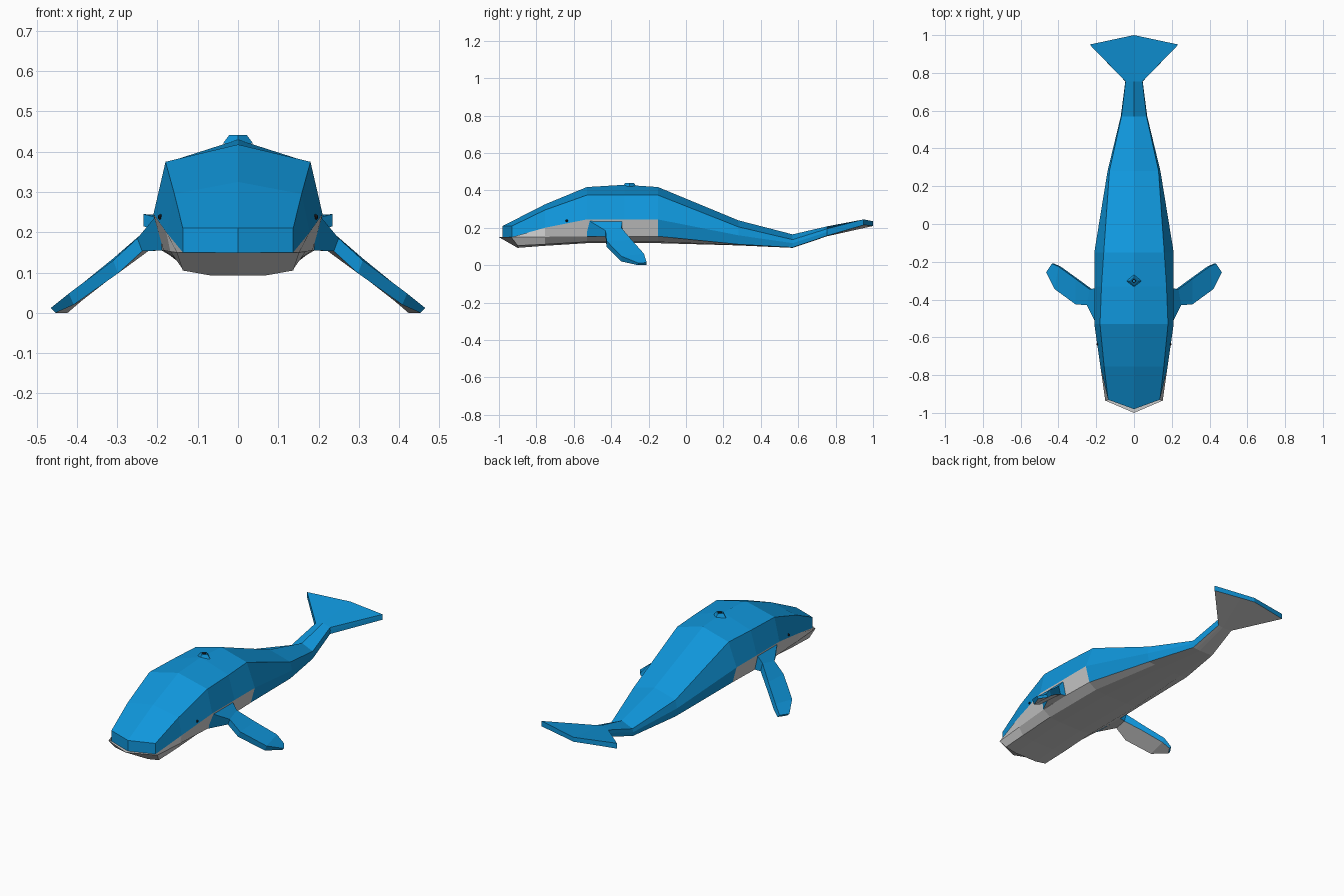
import bpy, bmesh

if "Cube" in bpy.data.objects:
    bpy.data.objects.remove(bpy.data.objects["Cube"])


def material(name, color):
    m = bpy.data.materials.new(name)
    m.diffuse_color = (*color, 1)
    m.use_nodes = True
    m.node_tree.nodes["Principled BSDF"].inputs["Base Color"].default_value = m.diffuse_color
    return m


BLUE = material("blue", (0.005, 0.31, 0.72))
BLACK = material("black", (0.01, 0.01, 0.012))
GREY = material("grey", (0.62, 0.62, 0.62))


def mirrored_object(name, faces, mats):
    """faces: list of (points, material index); builds both halves and welds them."""
    bm = bmesh.new()
    for s in (1, -1):
        for pts, mi in faces:
            clean = []
            for p in pts:
                if p not in clean:
                    clean.append(p)
            f = bm.faces.new([bm.verts.new((s * x, y, z)) for x, y, z in clean])
            f.material_index = mi
    bmesh.ops.remove_doubles(bm, verts=bm.verts, dist=0.0005)
    bmesh.ops.recalc_face_normals(bm, faces=bm.faces)
    me = bpy.data.meshes.new(name)
    bm.to_mesh(me)
    bm.free()
    for m in mats:
        me.materials.append(m)
    ob = bpy.data.objects.new(name, me)
    bpy.context.collection.objects.link(ob)
    return ob


# Body: half rings from back ridge, shoulder, side, lower side, belly edge, belly to keel
def ring(y, top, sh, side, low, edge, belly):
    return [(0, y, top)] + [(x, y, z) for x, z in (sh, side, low, edge, belly)] + [(0, y, belly[1])]


snout = [(0, -.98, .21), (.137, -.93, .21), (.137, -.93, .15), (.152, -.935, .15),
         (.137, -.90, .105), (.07, -.90, .093), (0, -.90, .093)]
fluke = [(0, 1, .235), (.235, .95, .245), (.235, .95, .235), (.235, .95, .215),
         (.16, .966, .214), (.08, .983, .212), (0, 1, .21)]
rings = [
    snout,
    ring(-.755, .325, (.158, .295), (.178, .2), (.168, .152), (.14, .112), (.07, .104)),
    ring(-.53, .418, (.18, .375), (.21, .245), (.185, .155), (.14, .125), (.07, .118)),
    ring(-.33, .43, (.172, .375), (.21, .245), (.19, .155), (.14, .125), (.07, .118)),
    ring(-.15, .418, (.16, .375), (.21, .245), (.185, .155), (.14, .125), (.07, .118)),
    ring(.28, .24, (.13, .205), (.14, .16), (.13, .112), (.09, .108), (.045, .106)),
    ring(.57, .165, (.066, .137), (.07, .118), (.066, .095), (.045, .094), (.02, .093)),
    ring(.755, .208, (.045, .195), (.046, .178), (.045, .158), (.03, .156), (.015, .155)),
    fluke,
]
faces = []
for i, (a, b) in enumerate(zip(rings, rings[1:])):
    for j in range(6):
        blue = j < 2 or (j == 2 and i >= 4)
        faces.append(([a[j], a[j + 1], b[j + 1], b[j]], 0 if blue else 1))
# Snout front, lip, chin and fluke trailing edge
tip_up, tip = (0, -.98, .15), (0, -1, .15)
faces += [([snout[0], snout[1], snout[2], tip_up], 0),
          ([tip_up, snout[2], snout[3], tip], 1),
          ([tip] + snout[3:], 1),
          (fluke, 0)]
mirrored_object("whale_body", faces, [BLUE, GREY])

# Side flippers: leading and trailing points at the top, plus underside height
stations = [((.20, -.53, .245), (.20, -.34, .245), .155, .155),
            ((.25, -.43, .185), (.235, -.345, .20), .153, .153),
            ((.31, -.425, .13), (.31, -.29, .135), .098, .10),
            ((.42, -.345, .048), (.40, -.225, .062), .02, .03),
            ((.465, -.255, .012), (.435, -.21, .014), 0, 0)]
loops = [[l, t, (t[0] - .012, t[1], zt), (l[0] - .012, l[1], zl)] for l, t, zl, zt in stations]
faces = [(loops[0], 0), (loops[-1], 0)]
for a, b in zip(loops, loops[1:]):
    for j in range(4):
        k = (j + 1) % 4
        faces.append(([a[j], a[k], b[k], b[j]], 1 if j == 2 else 0))
mirrored_object("flippers", faces, [BLUE, GREY])

# Blowhole: diamond mound with a sunken dark centre
levels = [(.038, .42), (.022, .441), (.014, .441), (.008, .425)]
faces = []
for n, ((r0, z0), (r1, z1)) in enumerate(zip(levels, levels[1:])):
    for s in (1, -1):
        faces.append(([(r0, -.302, z0), (0, -.302 + s * r0, z0),
                       (0, -.302 + s * r1, z1), (r1, -.302, z1)], n // 2))
r, z = levels[-1]
faces.append(([(r, -.302, z), (0, -.302 + r, z), (0, -.302 - r, z)], 1))
mirrored_object("blowhole", faces, [BLUE, BLACK])

# Eyes
for s in (1, -1):
    bpy.ops.mesh.primitive_uv_sphere_add(segments=8, ring_count=6, radius=.007,
                                         location=(s * .192, -.637, .238))
    eye = bpy.context.object
    eye.name = "eye_right" if s > 0 else "eye_left"
    eye.data.materials.append(BLACK)
